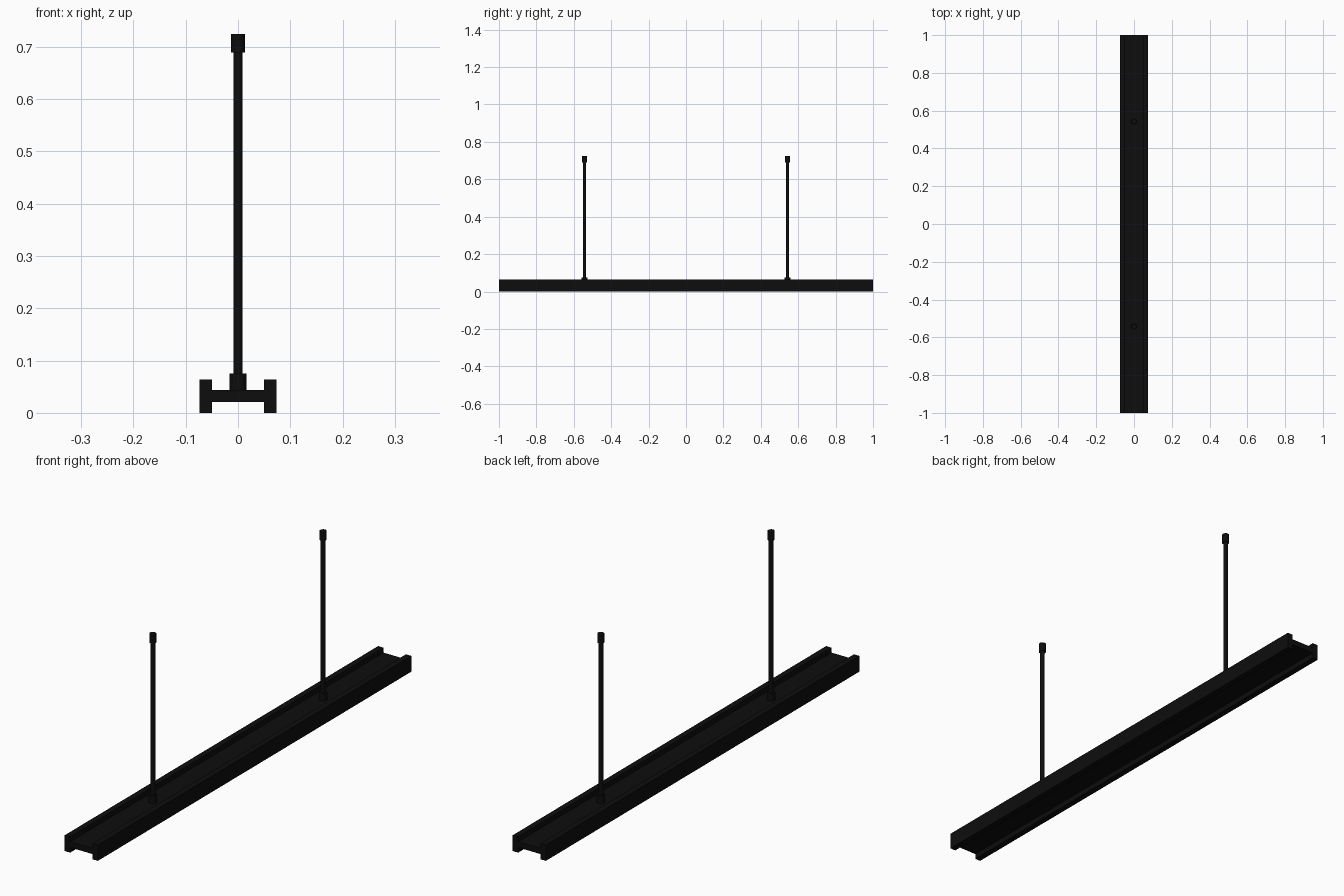
import bpy
import bmesh
import math

cube = bpy.data.objects.get("Cube")
if cube:
    bpy.data.objects.remove(cube, do_unlink=True)

black = bpy.data.materials.new("matte black")
black.use_nodes = True
colour = (0.004, 0.004, 0.004, 1)
black.diffuse_color = colour
black.node_tree.nodes["Principled BSDF"].inputs["Base Color"].default_value = colour


def beam(name, half_profile, length):
    """Extrude a mirrored (x, z) outline along y."""
    outline = half_profile + [(-x, z) for x, z in reversed(half_profile)]
    bm = bmesh.new()
    face = bm.faces.new([bm.verts.new((x, -length / 2, z)) for x, z in outline])
    ext = bmesh.ops.extrude_face_region(bm, geom=[face])
    moved = [v for v in ext["geom"] if isinstance(v, bmesh.types.BMVert)]
    bmesh.ops.translate(bm, verts=moved, vec=(0, length, 0))
    bmesh.ops.recalc_face_normals(bm, faces=bm.faces)
    mesh = bpy.data.meshes.new(name)
    bm.to_mesh(mesh)
    bm.free()
    obj = bpy.data.objects.new(name, mesh)
    bpy.context.collection.objects.link(obj)
    mesh.materials.append(black)


def post(name, radius, bottom, top, y):
    """Upright cylinder between two heights."""
    bpy.ops.mesh.primitive_cylinder_add(
        vertices=16, radius=radius, depth=top - bottom,
        location=(0, y, (top + bottom) / 2))
    obj = bpy.context.object
    obj.name = name
    obj.data.materials.append(black)
    bpy.ops.object.shade_smooth_by_angle(angle=math.radians(35))


# H-shaped housing: two side flanges joined by a web
beam("housing", [(0.05, 0.021), (0.05, 0), (0.074, 0),
                 (0.074, 0.064), (0.05, 0.064), (0.05, 0.044)], 2)

# Two hanging rods with a base collar and a ceiling cap
for side, y in (("front", -0.543), ("back", 0.543)):
    post(side + "_collar", 0.016, 0.04, 0.075, y)
    post(side + "_rod", 0.009, 0.07, 0.70, y)
    post(side + "_cap", 0.0135, 0.689, 0.724, y)
